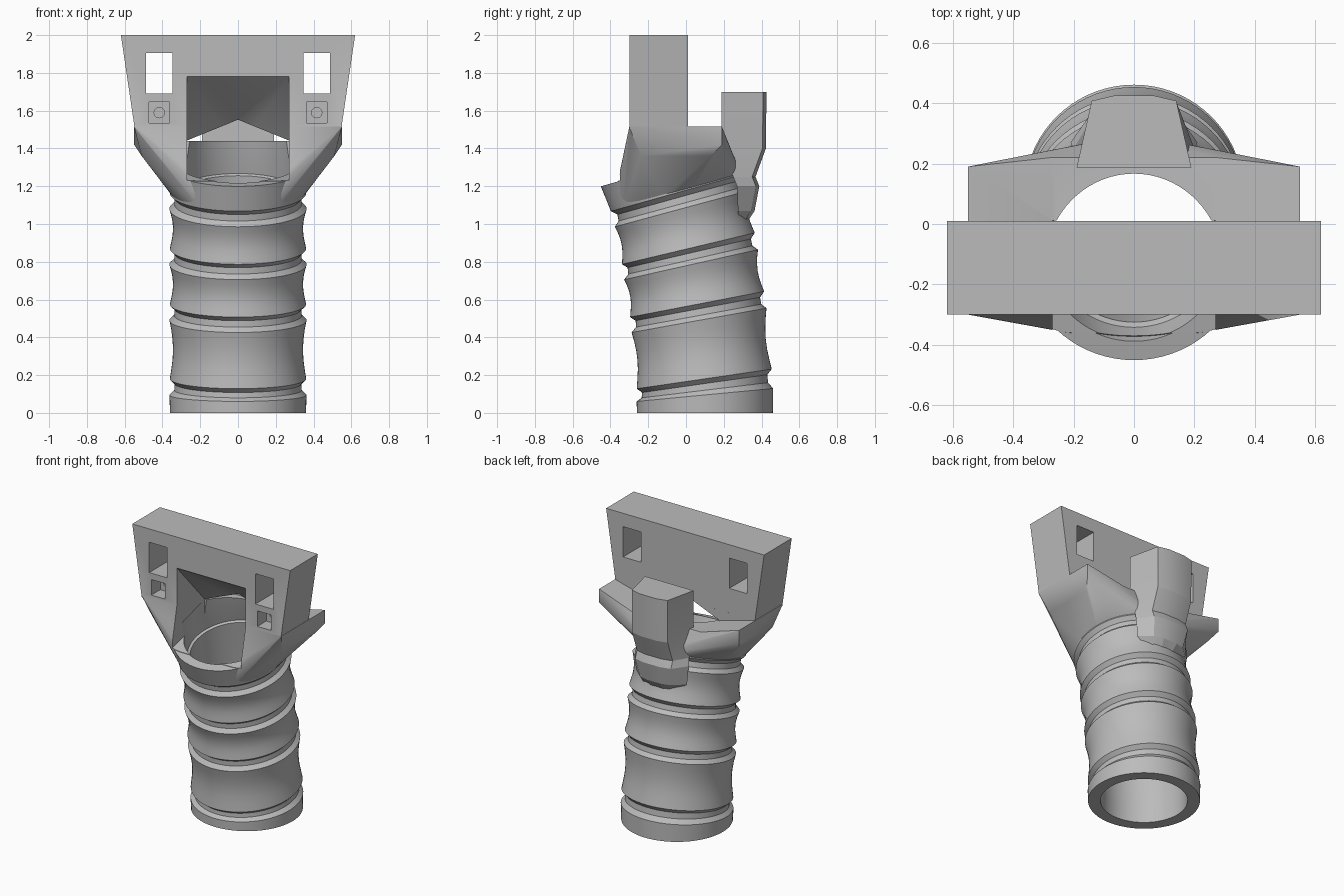
import bpy, bmesh, math
from mathutils import Vector

if "Cube" in bpy.data.objects:
    bpy.data.objects.remove(bpy.data.objects["Cube"])

grey = bpy.data.materials.new("plain_grey")
grey.use_nodes = True
grey.diffuse_color = (0.5, 0.5, 0.5, 1)
grey.node_tree.nodes["Principled BSDF"].inputs["Base Color"].default_value = (0.5, 0.5, 0.5, 1)


def finish(name, bm):
    bmesh.ops.recalc_face_normals(bm, faces=bm.faces)
    mesh = bpy.data.meshes.new(name)
    bm.to_mesh(mesh)
    bm.free()
    mesh.materials.append(grey)
    obj = bpy.data.objects.new(name, mesh)
    bpy.context.collection.objects.link(obj)
    return obj


def loft(name, rings, closed=False):
    """Skin a list of point rings; cap the ends, or join last to first."""
    bm = bmesh.new()
    loops = [[bm.verts.new(p) for p in ring] for ring in rings]
    n = len(loops[0])
    pairs = list(zip(loops, loops[1:])) + ([(loops[-1], loops[0])] if closed else [])
    for a, b in pairs:
        for i in range(n):
            j = (i + 1) % n
            bm.faces.new((a[i], a[j], b[j], b[i]))
    if not closed:
        bm.faces.new(loops[0])
        bm.faces.new(loops[-1])
    return finish(name, bm)


def hull(name, points):
    bm = bmesh.new()
    verts = [bm.verts.new(p) for p in points]
    res = bmesh.ops.convex_hull(bm, input=verts)
    junk = {g for g in res["geom_interior"] + res["geom_unused"] if isinstance(g, bmesh.types.BMVert)}
    bmesh.ops.delete(bm, geom=list(junk), context="VERTS")
    bmesh.ops.dissolve_limit(bm, angle_limit=0.01, verts=bm.verts, edges=bm.edges)
    return finish(name, bm)


def prism(name, outline, y0, y1):
    """Extrude an x-z outline along y."""
    return loft(name, [[(x, y, z) for x, z in outline] for y in (y0, y1)])


def box(name, x0, x1, y0, y1, z0, z1):
    return prism(name, [(x0, z0), (x1, z0), (x1, z1), (x0, z1)], y0, y1)


def combine(target, other, operation):
    mod = target.modifiers.new("cut", "BOOLEAN")
    mod.operation, mod.object, mod.solver = operation, other, "EXACT"
    bpy.context.view_layer.objects.active = target
    bpy.ops.object.modifier_apply(modifier=mod.name)
    bpy.data.objects.remove(other)


def smooth(obj, degrees):
    bpy.ops.object.select_all(action="DESELECT")
    obj.select_set(True)
    bpy.context.view_layer.objects.active = obj
    bpy.ops.object.shade_smooth_by_angle(angle=math.radians(degrees))


# Bent centre line of the hose: height, y position, tilt in degrees
PATH = [(0, 0.1, 0), (0.14, 0.1, 8), (0.535, 0.065, 10.5), (0.83, 0.02, 13),
        (1.125, -0.035, 15.5), (1.3, -0.1, 16), (1.5, -0.157, 16)]


def ring(z, r, n=72):
    for (z0, y0, t0), (z1, y1, t1) in zip(PATH, PATH[1:]):
        if z <= z1:
            break
    f = (z - z0) / (z1 - z0)
    y, t = y0 + f * (y1 - y0), math.radians(t0 + f * (t1 - t0))
    angles = [2 * math.pi * i / n for i in range(n)]
    return [Vector((r * math.cos(a), y + r * math.sin(a) * math.cos(t),
                    z + r * math.sin(a) * math.sin(t))) for a in angles]


# Hose: waisted segments between stepped grooves, hollow inside
joints = [0.14, 0.535, 0.83, 1.125]
profile = [(0, 0.36)]
for k, c in enumerate(joints):
    profile += [(c - 0.045, 0.363), (c - 0.02, 0.337), (c + 0.015, 0.335), (c + 0.04, 0.361)]
    if k < 3:
        lo, hi = c + 0.04, joints[k + 1] - 0.045
        for i in range(1, 6):
            f = i / 6
            profile.append((lo + f * (hi - lo), 0.362 - 0.018 * math.sin(math.pi * f)))
profile += [(1.3, 0.365), (1.3, 0.3), (1.19, 0.3), (1.18, 0.28)]
profile += [(z, 0.28) for z in (0.83, 0.535, 0.14, 0)]
hose = loft("hose", [ring(z, r) for z, r in profile], closed=True)
smooth(hose, 25)

# Bracket: upright plate merged with a body that narrows onto the hose
bracket = prism("bracket", [(-0.62, 2), (0.62, 2), (0.546, 1.5), (-0.546, 1.5)], -0.3, 0.01)
corners = []
for s in (-1, 1):
    corners += [(s * 0.55, -0.3, 1.515), (s * 0.55, 0.19, 1.515), (s * 0.55, 0.19, 1.42),
                (s * 0.51, -0.24, 1.36), (s * 0.51, 0.13, 1.36)]
body = hull("body", corners + ring(1.168, 0.356))
combine(bracket, body, "UNION")

# Bore that continues the hose, and the dipped top of the rear wings
combine(bracket, loft("bore", [ring(z, 0.295) for z in (1.0, 1.125, 1.3, 1.4)]), "DIFFERENCE")
dip = [(-0.56, 1.518), (-0.27, 1.44), (0.27, 1.44), (0.56, 1.518), (0.56, 1.7), (-0.56, 1.7)]
combine(bracket, prism("dip", dip, 0.0101, 0.5), "DIFFERENCE")

# Front opening with a sloping, gabled ceiling
opening = [(0, 0.012, 1.55)]
for s in (-0.27, 0.27):
    opening += [(s, -0.6, 1.163), (s, -0.6, 1.78), (s, -0.3, 1.78),
                (s, 0.012, 1.44), (s, 0.012, 1.33)]
combine(bracket, hull("opening", opening), "DIFFERENCE")

# Through windows, nut pockets and screw holes on both sides
for s in (-1, 1):
    xa, xb = sorted((s * 0.347, s * 0.487))
    combine(bracket, box("window", xa, xb, -0.5, 0.2, 1.69, 1.905), "DIFFERENCE")
    xa, xb = sorted((s * 0.362, s * 0.47))
    combine(bracket, box("pocket", xa, xb, -0.5, -0.2, 1.535, 1.645), "DIFFERENCE")
    circle = [(s * 0.417 + 0.028 * math.cos(i * math.pi / 6),
               1.59 + 0.028 * math.sin(i * math.pi / 6)) for i in range(12)]
    combine(bracket, prism("screw_hole", circle, -0.25, -0.08), "DIFFERENCE")
smooth(bracket, 20)

# Rear post, its foot wrapping over the hose: z, front y, back y, front and back half width
sections = [(0.97, 0.285, 0.3, 0.1, 0.07), (1.07, 0.275, 0.365, 0.2, 0.12),
            (1.2, 0.27, 0.39, 0.21, 0.14), (1.25, 0.25, 0.37, 0.2, 0.14),
            (1.4, 0.187, 0.425, 0.19, 0.14), (1.7, 0.187, 0.428, 0.19, 0.14)]
rings = []
for z, yf, yb, wf, wb in sections:
    half = [(wf, yf), (wb, yb - 0.02), (wb * 0.45, yb - 0.002)]
    rings.append([(x, y, z) for x, y in half] + [(-x, y, z) for x, y in reversed(half)])
post = loft("rear_post", rings)
smooth(post, 15)
